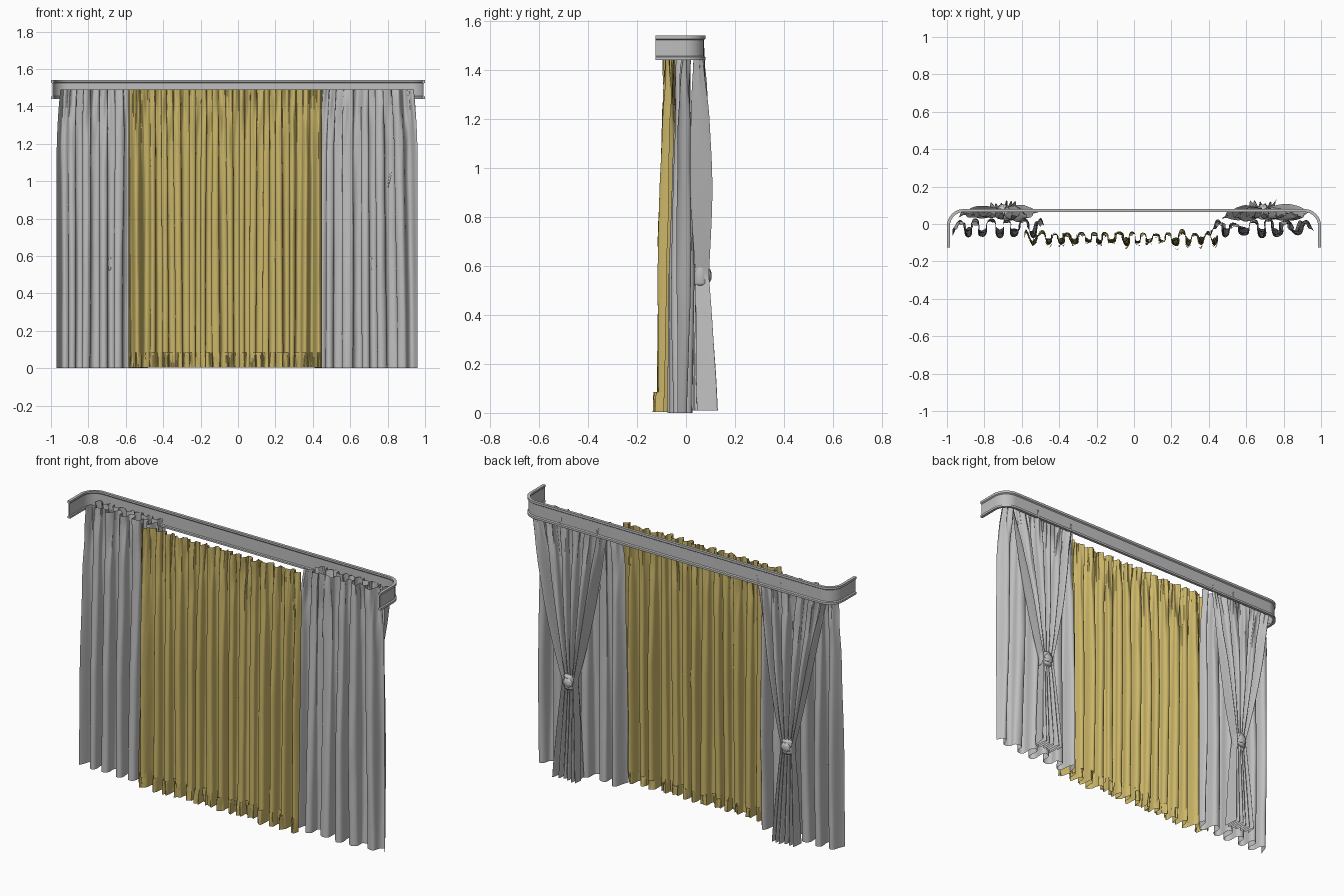
import bpy, bmesh, math
from mathutils import Vector, noise

cube = bpy.data.objects.get("Cube")
if cube:
    bpy.data.objects.remove(cube)


def material(name, rgb):
    m = bpy.data.materials.new(name)
    m.use_nodes = True
    m.diffuse_color = (*rgb, 1)
    m.node_tree.nodes["Principled BSDF"].inputs["Base Color"].default_value = (*rgb, 1)
    return m


GREY = material("grey fabric", (0.52, 0.52, 0.52))
GOLD = material("gold fabric", (0.6, 0.47, 0.14))
TOP = 1.49


def grid_object(name, rows, mat, closed=False, angle=75):
    """Skin rows of points with quads."""
    bm = bmesh.new()
    grid = [[bm.verts.new(p) for p in row] for row in rows]
    n = len(grid[0])
    for a, b in zip(grid, grid[1:]):
        for i in range(n if closed else n - 1):
            j = (i + 1) % n
            bm.faces.new((a[i], a[j], b[j], b[i]))
    if closed:
        bm.faces.new(grid[0])
        bm.faces.new(grid[-1])
        bmesh.ops.recalc_face_normals(bm, faces=bm.faces)
    me = bpy.data.meshes.new(name)
    bm.to_mesh(me)
    bm.free()
    ob = bpy.data.objects.new(name, me)
    bpy.context.collection.objects.link(ob)
    me.materials.append(mat)
    bpy.ops.object.select_all(action='DESELECT')
    ob.select_set(True)
    bpy.context.view_layer.objects.active = ob
    bpy.ops.object.shade_smooth_by_angle(angle=math.radians(angle))
    return ob


def lerp(a, b, t):
    return a + (b - a) * t


def curtain(name, mat, spread, depth, folds, seed, z0=0.0, z1=TOP, wrinkle=0.014,
            frill=0.0, cols=360, rows=50):
    """Hanging cloth: spread(z) gives left and right x, depth(z) gives y and fold size."""
    points = []
    for r in range(rows + 1):
        z = lerp(z0, z1, r / rows)
        left, right = spread(z)
        yc, amp = depth(z)
        gather = max(0, (z - 1.0) / (TOP - 1.0)) ** 1.6
        row = []
        for c in range(cols + 1):
            u = c / cols
            k = u * folds
            edge = min(1, 5 * u, 5 - 5 * u)
            phase = math.tau * (k + 0.45 * noise.noise(Vector((k * 0.6, z * 0.3, seed))))
            size = amp * (0.85 + 0.6 * noise.noise(Vector((k * 0.8, z * 0.5, seed + 9))))
            fine = noise.noise(Vector((k * 6, z * 5, seed + 20)))
            fine += 0.25 * noise.noise(Vector((k * 2.5, z * 1.5, seed + 30))) / (0.3 + gather)
            ruff = frill * (math.sin(phase * 2.7 + 3 * fine) + fine)
            y = yc + size * math.sin(phase) + wrinkle * (gather * 1.5 + 0.15) * fine + ruff
            # rounded fold crests, slightly overhanging flanks
            bulge = -0.1 * (right - left) / folds * math.sin(2 * phase) * edge
            row.append((lerp(left, right, u) + bulge, y, z))
        points.append(row)
    return grid_object(name, points, mat)


# Curved pelmet: a lipped board swept along a U with rounded corners
RADIUS, HALF, BACK = 0.08, 0.99, 0.07
path = [((HALF, -0.125), (1, 0))]
for side in (1, -1):
    arc = []
    for i in range(9):
        a = math.pi / 2 * i / 8
        n = (side * math.cos(a), math.sin(a))
        arc.append(((side * (HALF - RADIUS) + RADIUS * n[0], BACK - RADIUS + RADIUS * n[1]), n))
    path += arc if side == 1 else arc[::-1]
path.append(((-HALF, -0.125), (-1, 0)))
section = [(-0.006, 1.44), (0.01, 1.44), (0.01, 1.452), (0.003, 1.456),
           (0.003, 1.522), (0.01, 1.527), (0.01, 1.54), (-0.006, 1.54),
           (-0.006, 1.53), (-0.002, 1.525), (-0.002, 1.455), (-0.006, 1.45)]
grid_object("pelmet", [[(p[0] + n[0] * o, p[1] + n[1] * o, z) for o, z in section]
                       for p, n in path], GREY, closed=True, angle=35)


# Gold centre curtain with a gathered frill along the hem
def gold_spread(z):
    return -0.585, 0.45


def gold_depth(z):
    t = 1 - z / TOP
    return lerp(-0.068, -0.08, t), lerp(0.015, 0.038, min(1, t * 2))


def frill_depth(z):
    y, amp = gold_depth(z)
    return y - 0.006, amp


curtain("centre_curtain", GOLD, gold_spread, gold_depth, 15, 3.3, z0=0.06, cols=700)
curtain("hem_frill", GOLD, gold_spread, frill_depth, 15, 3.3, z0=0.004, z1=0.07,
        frill=0.009, cols=900, rows=8)
curtain("frill_heading", GOLD, gold_spread, frill_depth, 15, 3.3, z0=0.06, z1=0.085,
        frill=0.006, cols=900, rows=4)


# Grey side curtains
def side_depth(z):
    t = 1 - z / TOP
    return lerp(-0.01, -0.026, t), lerp(0.018, 0.05, min(1, t * 1.6))


def side_curtain(name, outer, inner, seed):
    def spread(z):
        pull = 0.02 * max(0, (z - 1.1) / (TOP - 1.1)) ** 2
        s = 1 if outer > 0 else -1
        return sorted((outer - s * pull, inner + s * pull))
    curtain(name, GREY, spread, side_depth, 5.5, seed)


side_curtain("right_side_curtain", -0.97, -0.48, 14.2)
side_curtain("left_side_curtain", 0.96, 0.41, 27.6)

# Tied-back drapes behind the side curtains
KNOT = 0.56


def tied_drape(label, cx, top_left, top_right, seed):
    def spread(z):
        if z > KNOT:
            t = ((z - KNOT) / (TOP - KNOT)) ** 0.9
            return lerp(cx - 0.032, top_left, t), lerp(cx + 0.032, top_right, t)
        h = lerp(0.032, 0.075, ((KNOT - z) / KNOT) ** 0.7)
        return cx - h, cx + h

    def depth(z):
        if z > KNOT:
            t = (z - KNOT) / (TOP - KNOT)
            return 0.062 - 0.012 * t, 0.026 + 0.02 * math.sin(math.pi * t) - 0.014 * t
        t = (KNOT - z) / KNOT
        return 0.062 + 0.018 * t, lerp(0.026, 0.048, t)

    curtain(label + "_tied_drape", GREY, spread, depth, 5.5, seed, z0=0.01)

    # sash around the waist of the drape
    rows = []
    for z, grow in ((0.52, 0.9), (0.53, 1.02), (0.56, 0.92), (0.59, 1.02), (0.6, 0.9)):
        rows.append([(cx + 0.038 * grow * math.cos(a), 0.06 + 0.036 * grow * math.sin(a), z)
                     for a in (math.tau * i / 32 for i in range(32))])
    grid_object(label + "_sash", rows, GREY, closed=True)

    # petalled rosette on the back of the sash
    rows = []
    for k in range(7):
        b = math.pi / 2 * k / 7
        rows.append([(cx + r * math.cos(a), 0.09 + 0.015 * math.sin(b), KNOT + r * math.sin(a))
                     for a, r in ((math.tau * i / 40, 0.028 * math.cos(b)
                                   * (1 + 0.12 * math.sin(math.tau * i / 40 * 7 + k)))
                                  for i in range(40))])
    grid_object(label + "_rosette", rows, GREY, closed=True)


tied_drape("left", 0.69, 0.47, 0.94, 35.1)
tied_drape("right", -0.7, -0.94, -0.5, 41.7)
